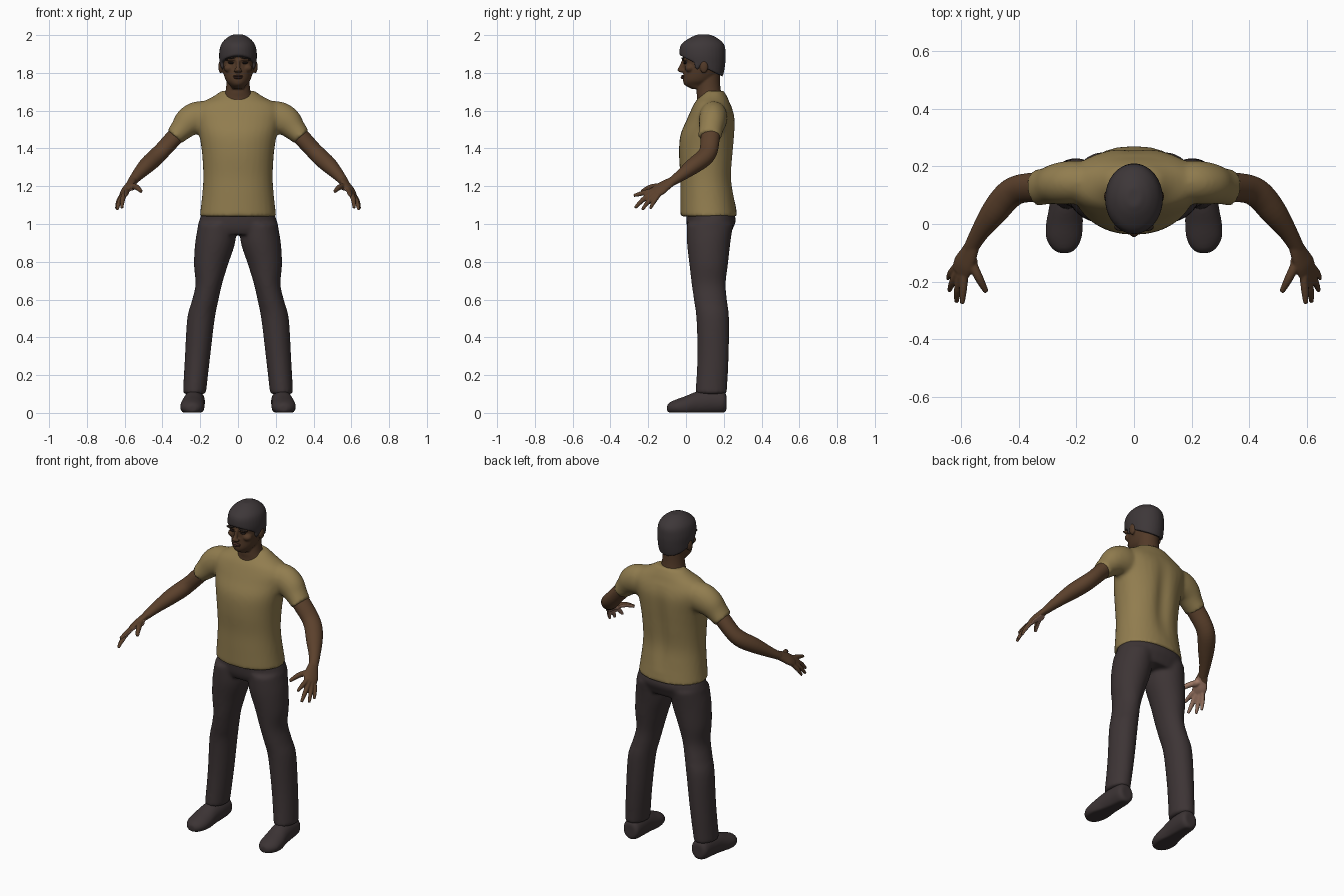
import bpy, bmesh, math
from mathutils import Vector, Matrix


def material(name, rgb):
    m = bpy.data.materials.new(name)
    m.diffuse_color = (*rgb, 1)
    return m


SHIRT = material("olive_cloth", (0.285, 0.205, 0.078))
PANTS = material("charcoal_cloth", (0.047, 0.035, 0.036))
SHOE = material("dark_leather", (0.045, 0.034, 0.035))
HAIR = material("dark_hair", (0.047, 0.038, 0.040))
SKIN = material("brown_skin", (0.105, 0.052, 0.025))
FACE = material("deep_brown_skin", (0.085, 0.042, 0.021))
PALM = material("palm_skin", (0.36, 0.20, 0.14))
LIPS = material("lips", (0.07, 0.03, 0.022))
DARK = material("brow_dark", (0.016, 0.011, 0.009))


def spline(rows, steps=4):
    """Catmull-Rom interpolation through rows of numbers."""
    out = []
    for i in range(len(rows) - 1):
        a, b = rows[max(i - 1, 0)], rows[i]
        c, d = rows[i + 1], rows[min(i + 2, len(rows) - 1)]
        for k in range(steps):
            t = k / steps
            out.append([0.5 * (2 * q + (r - p) * t + (2 * p - 5 * q + 4 * r - s) * t * t
                               + (3 * q - p - 3 * r + s) * t ** 3)
                        for p, q, r, s in zip(a, b, c, d)])
    return out + [list(rows[-1])]


def tube(bm, rows, ref=(1, 0, 0), axis=None, power=1.0, sides=32):
    """Loft ellipses (x, y, z, r_ref, r_other) along a path; axis fixes the ring plane."""
    rows = spline(rows)
    rings = []
    for i, row in enumerate(rows):
        c = Vector(row[:3])
        if axis:
            t = Vector(axis)
        else:
            t = (Vector(rows[min(i + 1, len(rows) - 1)][:3])
                 - Vector(rows[max(i - 1, 0)][:3])).normalized()
        u = Vector(ref)
        u = (u - t * u.dot(t)).normalized()
        v = t.cross(u)
        ring = []
        for k in range(sides):
            a = 2 * math.pi * k / sides
            ca, sa = math.cos(a), math.sin(a)
            ca = math.copysign(abs(ca) ** power, ca)
            sa = math.copysign(abs(sa) ** power, sa)
            ring.append(bm.verts.new(c + u * ca * row[3] + v * sa * row[4]))
        rings.append(ring)
    for r, s in zip(rings, rings[1:]):
        for k in range(sides):
            j = (k + 1) % sides
            bm.faces.new((r[k], r[j], s[j], s[k]))
    bm.faces.new(rings[0][::-1])
    bm.faces.new(rings[-1])


def stack(bm, rows, power=1.0):
    """Horizontal rings from rows (z, half width, y front, y back, centre x)."""
    tube(bm, [(x, (f + b) / 2, z, w, (b - f) / 2) for z, w, f, b, x in rows],
         axis=(0, 0, 1), power=power)


def ball(bm, centre, radii, tilt=0):
    m = (Matrix.Translation(centre) @ Matrix.Rotation(tilt, 4, 'Y')
         @ Matrix.Diagonal((*radii, 1)))
    bmesh.ops.create_icosphere(bm, subdivisions=3, radius=1, matrix=m)


def mirror(bm):
    g = bmesh.ops.duplicate(bm, geom=bm.verts[:] + bm.edges[:] + bm.faces[:])["geom"]
    for v in g:
        if isinstance(v, bmesh.types.BMVert):
            v.co.x *= -1


def finish(name, bm, mats, voxel=0, smooth=4):
    """Make the object, fuse its volumes into one skin and smooth it."""
    bmesh.ops.recalc_face_normals(bm, faces=bm.faces[:])
    me = bpy.data.meshes.new(name)
    bm.to_mesh(me)
    bm.free()
    ob = bpy.data.objects.new(name, me)
    bpy.context.collection.objects.link(ob)
    if voxel:
        r = ob.modifiers.new("fuse", 'REMESH')
        r.mode, r.voxel_size = 'VOXEL', voxel
        s = ob.modifiers.new("soften", 'SMOOTH')
        s.factor, s.iterations = 0.5, smooth
        dg = bpy.context.evaluated_depsgraph_get()
        me = bpy.data.meshes.new_from_object(ob.evaluated_get(dg))
        ob.modifiers.clear()
        ob.data = me
    me.materials.clear()
    for m in mats:
        me.materials.append(m)
    for p in me.polygons:
        p.use_smooth = True
        p.material_index = 0
    return ob


# Shirt: sleeves fused into the body
bm = bmesh.new()
tube(bm, [(.15, .145, 1.56, .07, .085), (.21, .145, 1.562, .075, .088),
          (.26, .14, 1.54, .072, .08), (.30, .132, 1.50, .064, .062),
          (.338, .125, 1.46, .062, .05)], ref=(0, 1, 0))
mirror(bm)
stack(bm, [(1.04, .203, -.03, .272, 0), (1.15, .19, -.03, .256, 0), (1.25, .184, -.03, .246, 0),
           (1.37, .19, -.037, .255, 0), (1.47, .205, -.03, .262, 0), (1.55, .225, .003, .262, 0),
           (1.60, .232, .025, .25, 0), (1.64, .2, .045, .232, 0), (1.67, .14, .068, .22, 0),
           (1.705, .088, .1, .2, 0)], power=.93)
shirt = finish("shirt", bm, [SHIRT], .011, 5)
for v in shirt.data.vertices:  # hollow along the spine
    if v.co.y > .15 and 1.1 < v.co.z < 1.62:
        fade = math.sin((v.co.z - 1.1) / .52 * math.pi)
        v.co.y -= .018 * fade * math.exp(-(v.co.x / .045) ** 2)

# Trousers: hips and two legs
bm = bmesh.new()
stack(bm, [(.10, .061, .05, .216, .231), (.30, .067, .06, .226, .214), (.50, .073, .055, .228, .196),
           (.59, .07, .043, .218, .175), (.68, .07, .03, .21, .155), (.785, .09, .018, .222, .143),
           (.90, .106, .005, .235, .121), (1.0, .1, .003, .25, .11)])
mirror(bm)
stack(bm, [(.945, .2, .02, .235, 0), (.98, .214, .006, .25, 0), (1.02, .205, .002, .264, 0),
           (1.07, .188, 0, .25, 0)], power=.9)
finish("trousers", bm, [PANTS], .011, 4)

# Shoes: lofted heel to toe, flattened at the sole
bm = bmesh.new()
tube(bm, [(.228, .214, .055, .035, .04), (.229, .195, .058, .052, .06), (.231, .13, .058, .056, .066),
          (.236, .06, .05, .058, .064), (.241, 0, .035, .064, .055), (.243, -.05, .03, .061, .042),
          (.242, -.085, .026, .042, .03), (.241, -.1, .024, .02, .016)], axis=(0, 1, 0))
for v in bm.verts:
    v.co.z = max(v.co.z, .002)
mirror(bm)
finish("shoes", bm, [SHOE], .007, 3)

# Arms with hands
bm = bmesh.new()
tube(bm, [(.27, .135, 1.525, .052, .045), (.34, .128, 1.455, .052, .044), (.40, .12, 1.39, .05, .043),
          (.44, .095, 1.35, .05, .045), (.485, .04, 1.308, .046, .042), (.535, -.03, 1.255, .032, .03),
          (.566, -.085, 1.217, .026, .021)], ref=(.5, .8, 0))
SPREAD = (.5, .83, -.25)
tube(bm, [(.558, -.07, 1.228, .026, .02), (.575, -.11, 1.204, .036, .02),
          (.590, -.14, 1.183, .042, .02), (.601, -.168, 1.166, .038, .015)], ref=SPREAD)
FINGERS = [((.588, -.182, 1.175), (.592, -.23, 1.163), (.595, -.277, 1.15), .0125),
           ((.599, -.175, 1.166), (.611, -.228, 1.128), (.615, -.27, 1.085), .0125),
           ((.607, -.160, 1.160), (.628, -.2, 1.118), (.640, -.232, 1.075), .012),
           ((.612, -.142, 1.158), (.634, -.168, 1.12), (.645, -.19, 1.08), .011),
           ((.567, -.125, 1.2), (.538, -.185, 1.195), (.512, -.235, 1.172), .0145)]
for a, b, c, r in FINGERS:
    tube(bm, [(*a, r * 1.15, r * 1.15), (*b, r * 1.05, r * 1.05), (*c, r * .65, r * .65)],
         ref=SPREAD, sides=16)
ball(bm, (.563, -.135, 1.197), (.022, .032, .02))
mirror(bm)
arms = finish("arms", bm, [SKIN, PALM], .0045, 3)
for p in arms.data.polygons:  # pale palm side
    side = math.copysign(1, p.center.x)
    if p.center.z < 1.215 and p.center.y < -.09:
        if Vector((-.7 * side, .2, -.7)).dot(p.normal) > .45:
            p.material_index = 1

# Head: skull, neck, nose, brow ridge, lips, ears
bm = bmesh.new()
ball(bm, (.092, .095, 1.832), (.012, .022, .034))      # ear
ball(bm, (.012, -.026, 1.812), (.011, .012, .009))     # nostril
ball(bm, (.037, -.006, 1.872), (.033, .017, .010))     # brow ridge
ball(bm, (.048, .02, 1.825), (.028, .026, .022))       # cheek
mirror(bm)
stack(bm, [(1.715, .03, .03, .10, 0), (1.735, .043, -.006, .12, 0), (1.76, .064, -.016, .15, 0),
           (1.80, .078, -.014, .18, 0), (1.85, .086, -.012, .195, 0), (1.90, .088, -.016, .195, 0),
           (1.95, .075, .01, .17, 0), (1.98, .04, .05, .13, 0)])
stack(bm, [(1.62, .09, .055, .2, 0), (1.67, .08, .058, .195, 0), (1.70, .067, .056, .186, 0),
           (1.75, .061, .06, .18, 0), (1.82, .06, .06, .18, 0)])
tube(bm, [(0, -.012, 1.868, .009, .01), (0, -.02, 1.84, .01, .013), (0, -.032, 1.815, .014, .014),
          (0, -.024, 1.803, .012, .01)], axis=(0, 0, 1))
finish("head", bm, [FACE], .005, 3)

# Lips, eyes and eyebrows
bm = bmesh.new()
ball(bm, (0, -.017, 1.783), (.027, .011, .005))
ball(bm, (0, -.017, 1.774), (.023, .011, .006))
finish("lips", bm, [LIPS])
bm = bmesh.new()
ball(bm, (.036, -.004, 1.853), (.016, .009, .006))
ball(bm, (.040, -.012, 1.877), (.028, .013, .005), .12)
mirror(bm)
finish("eyes_and_brows", bm, [DARK])

# Hair: cap cut along a sloping hairline
bm = bmesh.new()
stack(bm, [(1.75, .075, .06, .185, 0), (1.80, .09, 0, .2, 0), (1.85, .097, -.025, .208, 0),
           (1.90, .1, -.035, .21, 0), (1.95, .09, -.026, .202, 0), (1.985, .06, .02, .165, 0),
           (2.003, .025, .06, .125, 0)])
bmesh.ops.bisect_plane(bm, geom=bm.verts[:] + bm.edges[:] + bm.faces[:],
                       plane_co=(0, -.03, 1.892), plane_no=(0, .5, 1), clear_inner=True)
bmesh.ops.holes_fill(bm, edges=[e for e in bm.edges if e.is_boundary])
ball(bm, (.083, .06, 1.845), (.01, .016, .028))        # sideburns
ball(bm, (-.083, .06, 1.845), (.01, .016, .028))
finish("hair", bm, [HAIR], .006, 3)
